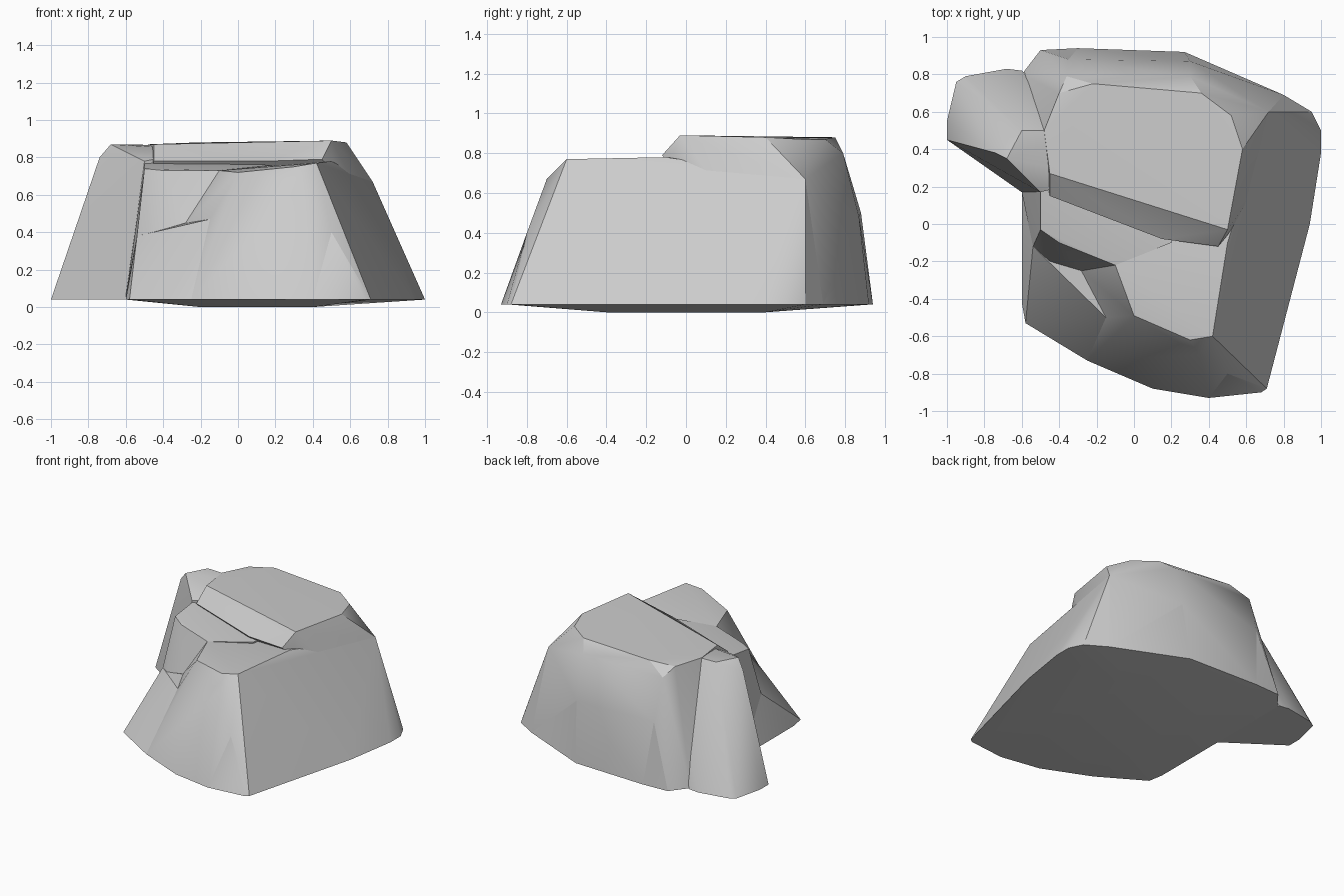
import bpy
import bmesh
import math

default_cube = bpy.data.objects.get("Cube")
if default_cube:
    bpy.data.objects.remove(default_cube, do_unlink=True)

# Single stone colour
stone = bpy.data.materials.new("grey_stone")
stone.use_nodes = True
stone_colour = (.6, .6, .6, 1)
stone.diffuse_color = stone_colour
stone.node_tree.nodes["Principled BSDF"].inputs["Base Color"].default_value = stone_colour


def faceted_stone(name, points, crease=28):
    """Make a closed, chiselled chunk from its corner points."""
    mesh = bpy.data.meshes.new(name)
    bm = bmesh.new()
    for point in points:
        bm.verts.new(point)
    result = bmesh.ops.convex_hull(bm, input=bm.verts[:])
    unused = {item for item in result["geom_interior"] + result["geom_unused"]
              if isinstance(item, bmesh.types.BMVert)}
    bmesh.ops.delete(bm, geom=list(unused), context="VERTS")
    bmesh.ops.dissolve_limit(bm, angle_limit=math.radians(2),
                             verts=bm.verts[:], edges=bm.edges[:])
    bmesh.ops.recalc_face_normals(bm, faces=bm.faces[:])
    bm.to_mesh(mesh)
    bm.free()
    mesh.materials.append(stone)
    chunk = bpy.data.objects.new(name, mesh)
    bpy.context.collection.objects.link(chunk)
    bpy.ops.object.select_all(action="DESELECT")
    chunk.select_set(True)
    bpy.context.view_layer.objects.active = chunk
    bpy.ops.object.shade_smooth_by_angle(angle=math.radians(crease))
    return chunk


def at_height(outline, height):
    return [(x, y, height) for x, y in outline]


# Ground outline shared by the overlapping chunks
rim = at_height([
    (-.6, -.42), (-.58, -.53), (-.25, -.73), (.1, -.88), (.4, -.93),
    (.68, -.9), (.71, -.88), (.94, 0), (1, .38), (1, .5), (.95, .6),
    (.8, .69), (.27, .92), (-.3, .94), (-.5, .93), (-.6, .8), (-.6, .17),
], .04)
front_right_rim = [p for p in rim if p[0] > -.3 and p[1] < .9]
back_rim = [p for p in rim if p[1] > .55]

# Corners shared where the chunks meet
shelf_edge = [(-.54, -.12, .38), (-.45, -.2, .4), (-.28, -.25, .45), (-.15, -.5, .47)]
right_shoulder = [(.72, .6, .67)]
front_corner = [(.5, -.8, .4)]
back_bulge = [(-.35, .88, .5), (.3, .87, .48)]

# Broad base, with a shallow rounded underside and the low front shelf
underside = at_height([(-.2, -.3), (.4, -.4), (.4, .4), (-.2, .4)], 0)
faceted_stone("rock_base", rim + underside + shelf_edge + front_corner + back_bulge)

# Middle ledge beside the notch, including the sloping right wall
ledge_top = [
    (0, -.49, .72), (.3, -.62, .75), (.42, -.6, .77), (.35, -.7, .67),
    (-.1, -.22, .73), (.5, -.1, .78), (.3, .5, .7),
]
faceted_stone("middle_ledge",
              front_right_rim + ledge_top + front_corner + shelf_edge[-2:] + right_shoulder)

# Ledge behind the notch
notch_top = [
    (-.1, -.22, .73), (-.4, -.1, .73), (-.5, -.03, .74),
    (-.5, .2, .77), (.2, .3, .76), (.2, -.1, .76),
]
notch_foot = [(-.6, .17, .06), (0, 0, .1)]
faceted_stone("notch_ledge", notch_top + notch_foot + shelf_edge[:-1])

# Raised cap and rounded back
cap_front = [(.45, -.12, .79), (.15, -.08, .78), (-.45, .15, .78), (.5, -.06, .8)]
cap_top = [
    (.5, -.03, .89), (.58, .4, .88), (.52, .58, .87), (.36, .7, .87),
    (-.22, .75, .88), (-.4, .7, .86), (-.48, .5, .87), (-.45, .27, .87),
]
cap_back = [(.3, .79, .8), (-.36, .79, .8)]
faceted_stone("raised_cap",
              back_rim + back_bulge + cap_front + cap_top + cap_back + right_shoulder)

# Leaning side outcrop
outcrop_foot = at_height([
    (-1, .45), (-1, .55), (-.95, .76), (-.9, .79), (-.68, .83),
    (-.6, .82), (-.6, .17), (-.3, .4),
], .04)
outcrop_top = [
    (-.68, .35, .87), (-.74, .38, .8), (-.6, .5, .87),
    (-.5, .17, .78), (-.2, .5, .86), (-.2, .25, .84),
]
faceted_stone("side_outcrop", outcrop_foot + outcrop_top)
